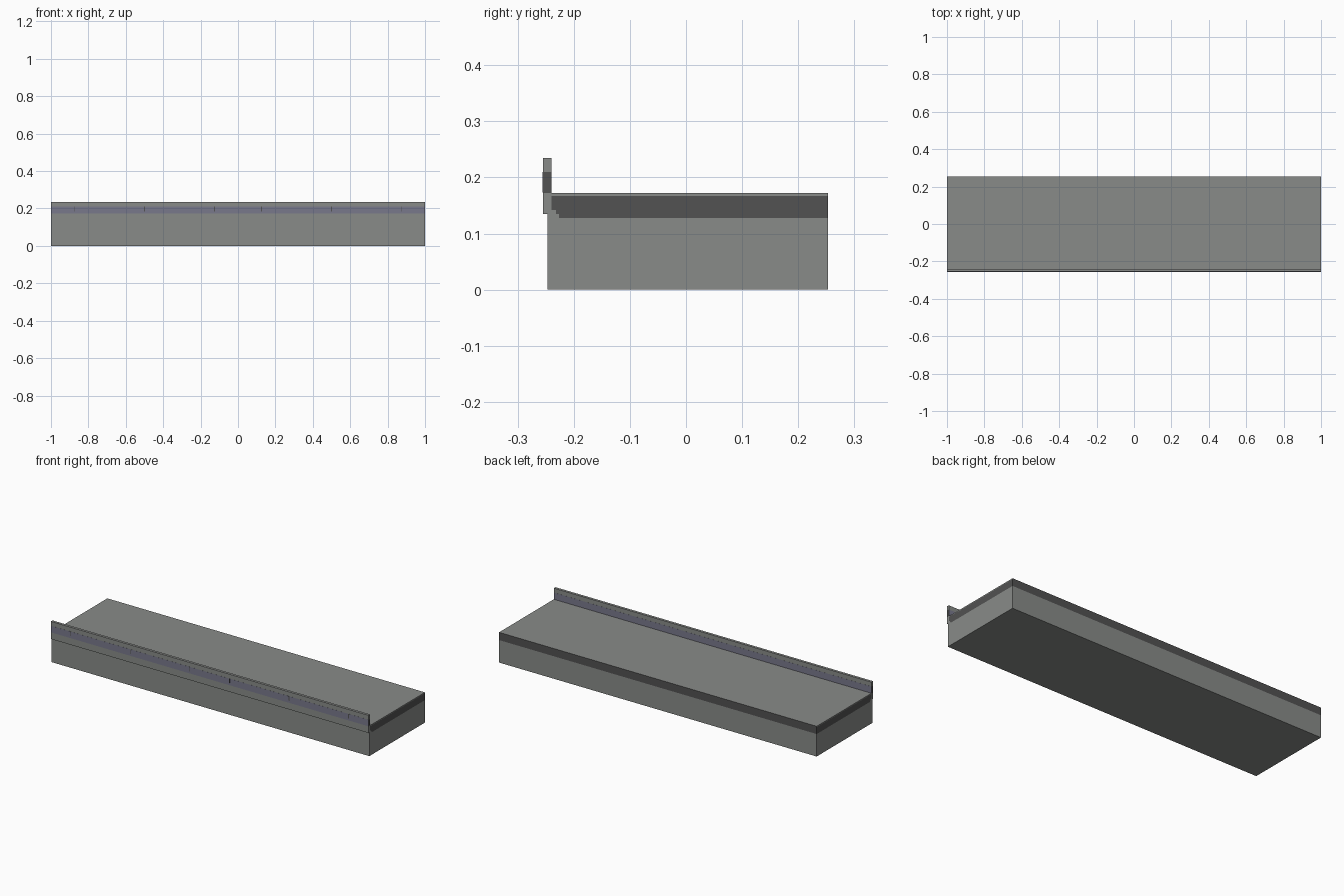
import bpy
import math

cube = bpy.data.objects.get("Cube")
if cube:
    bpy.data.objects.remove(cube, do_unlink=True)


def material(name, rgb):
    m = bpy.data.materials.new(name)
    m.use_nodes = True
    m.diffuse_color = (*rgb, 1)
    m.node_tree.nodes["Principled BSDF"].inputs["Base Color"].default_value = (*rgb, 1)
    return m


concrete = material("concrete grey", (0.25, 0.26, 0.25))
dark = material("dark grey", (0.085, 0.085, 0.085))
blue = material("muted blue", (0.19, 0.19, 0.26))


def prism(name, profile, mat, x0=-1, x1=1):
    """Extrude a (y, z) profile along x."""
    n = len(profile)
    verts = [(x, y, z) for x in (x0, x1) for y, z in profile]
    faces = [tuple(range(n))[::-1], tuple(range(n, 2 * n))]
    faces += [(i, (i + 1) % n, n + (i + 1) % n, n + i) for i in range(n)]
    mesh = bpy.data.meshes.new(name)
    mesh.from_pydata(verts, [], faces)
    mesh.materials.append(mat)
    obj = bpy.data.objects.new(name, mesh)
    bpy.context.collection.objects.link(obj)
    return obj


def block(name, y0, y1, z0, z1, mat, x0=-1, x1=1):
    return prism(name, [(y0, z0), (y1, z0), (y1, z1), (y0, z1)], mat, x0, x1)


# Platform body, with a stepped shoulder behind the front wall
prism("platform_body", [(-.247, 0), (.253, 0), (.253, .128), (-.226, .128),
                        (-.226, .135), (-.232, .135), (-.232, .142),
                        (-.24, .142), (-.24, .167), (-.247, .167)], concrete)

# Dark deck slab with a concrete top surface
slab = prism("deck_slab", [(-.226, .128), (.253, .128), (.253, .167), (-.24, .167),
                           (-.24, .142), (-.232, .142), (-.232, .135),
                           (-.226, .135)], dark)
deck = block("deck_surface", -.24, .253, .167, .172, concrete)
deck.data.materials.append(dark)
for face in deck.data.polygons:
    if face.normal.y > .5:
        face.material_index = 1

# Front parapet, dark in the middle of its ends
block("parapet_foot", -.255, -.24, .135, .172, concrete)
middle = block("parapet_middle", -.255, -.24, .172, .21, concrete)
middle.data.materials.append(dark)
for face in middle.data.polygons:
    if abs(face.normal.x) > .5:
        face.material_index = 1
block("parapet_cap", -.255, -.24, .21, .235, concrete)

# Blue stripe along the front and back of the parapet
block("front_stripe", -.2555, -.255, .173, .21, blue)
block("back_stripe", -.24, -.2395, .172, .21, blue)

# Thin dark joints dividing the front stripe
for side in (-1, 1):
    for x in (.125, .5, .875):
        block("stripe_joint", -.256, -.2555, .185, .21, dark,
              side * x - .002, side * x + .002)
